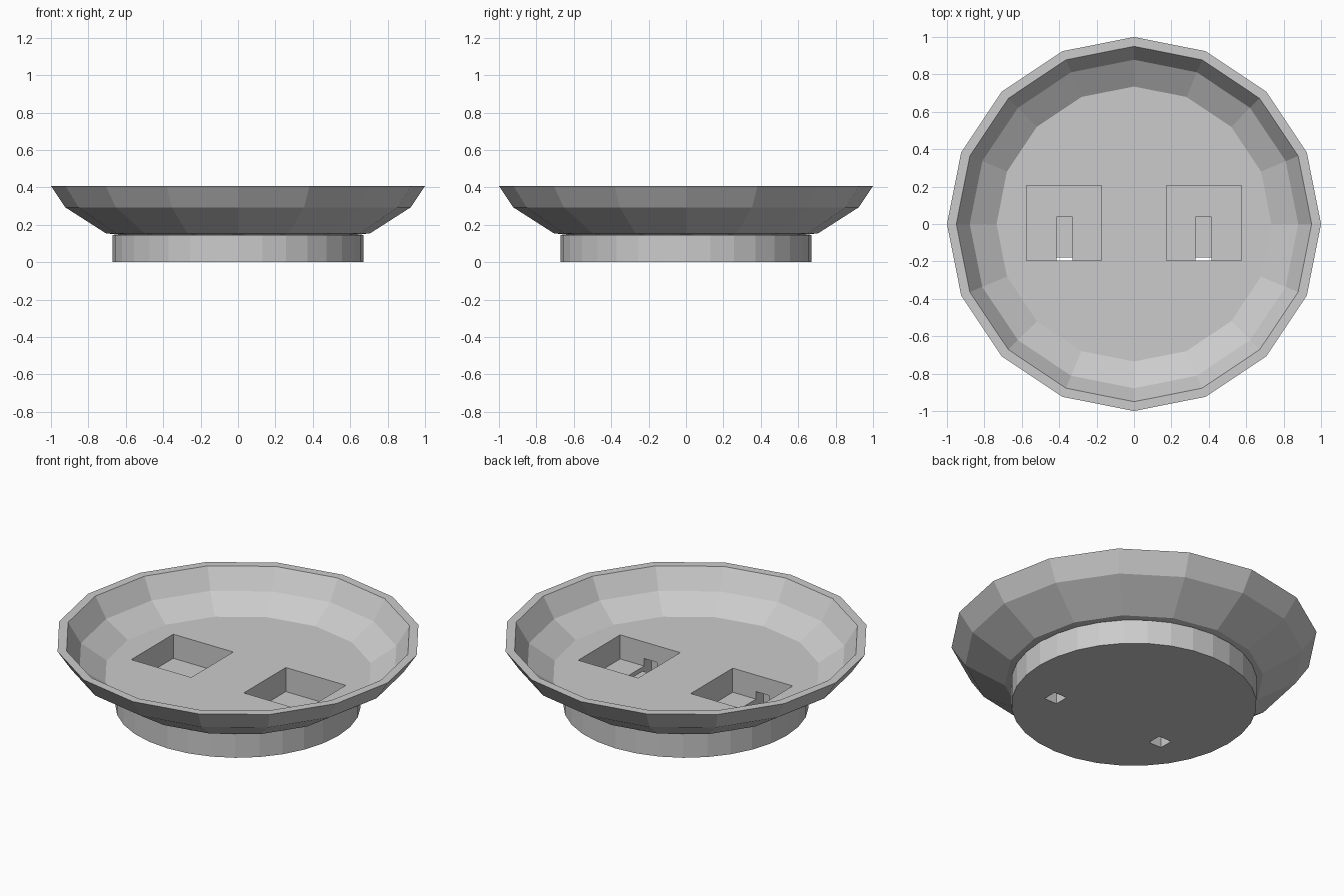
import bpy, bmesh, math

if "Cube" in bpy.data.objects:
    bpy.data.objects.remove(bpy.data.objects["Cube"])

grey = bpy.data.materials.new("light grey")
grey.diffuse_color = (0.6, 0.6, 0.6, 1)
grey.use_nodes = True
grey.node_tree.nodes["Principled BSDF"].inputs["Base Color"].default_value = grey.diffuse_color


def lathe(name, profile, sides):
    """Closed solid from (radius, z) rings, listed from bottom outside to top inside."""
    bm = bmesh.new()
    rings = []
    for r, z in profile:
        rings.append([bm.verts.new((r * math.cos(2 * math.pi * i / sides),
                                    r * math.sin(2 * math.pi * i / sides), z))
                      for i in range(sides)])
    for a, b in zip(rings, rings[1:]):
        for i in range(sides):
            j = (i + 1) % sides
            bm.faces.new((a[i], a[j], b[j], b[i]))
    bm.faces.new(list(reversed(rings[0])))
    bm.faces.new(rings[-1])
    bmesh.ops.recalc_face_normals(bm, faces=bm.faces)
    me = bpy.data.meshes.new(name)
    bm.to_mesh(me)
    bm.free()
    me.materials.append(grey)
    ob = bpy.data.objects.new(name, me)
    bpy.context.collection.objects.link(ob)
    return ob


def box(name, x, y, z):
    """Hidden cutter box from (min, max) ranges."""
    centre = [(a + b) / 2 for a, b in (x, y, z)]
    bpy.ops.mesh.primitive_cube_add(size=1, location=centre)
    ob = bpy.context.object
    ob.name = name
    ob.scale = [b - a for a, b in (x, y, z)]
    ob.data.materials.append(grey)
    ob.hide_render = True
    ob.hide_set(True)
    return ob


def cut(target, cutter):
    m = target.modifiers.new(cutter.name, 'BOOLEAN')
    m.operation = 'DIFFERENCE'
    m.solver = 'EXACT'
    m.object = cutter


# Faceted dish with a hollow inside and a flat floor
dish = lathe("dish", [(0.60, 0.142), (0.707, 0.155), (0.924, 0.294), (1.0, 0.408),
                      (0.95, 0.408), (0.878, 0.29), (0.735, 0.2)], 16)

# Round foot under the dish
foot = lathe("foot", [(0.67, 0.0), (0.67, 0.146)], 32)

# Two square pockets, each with a wire channel and an outlet in the underside
for side, s in (("left", -1), ("right", 1)):
    def span(a, b):
        return tuple(sorted((s * a, s * b)))
    pocket = box(side + "_pocket_cutter", span(0.175, 0.575), (-0.195, 0.205), (0.055, 0.3))
    channel = box(side + "_channel_cutter", span(0.33, 0.415), (-0.265, 0.037), (0.03, 0.1))
    outlet = box(side + "_outlet_cutter", span(0.33, 0.415), (-0.265, -0.18), (-0.05, 0.06))
    cut(dish, pocket)
    for c in (pocket, channel, outlet):
        cut(foot, c)
